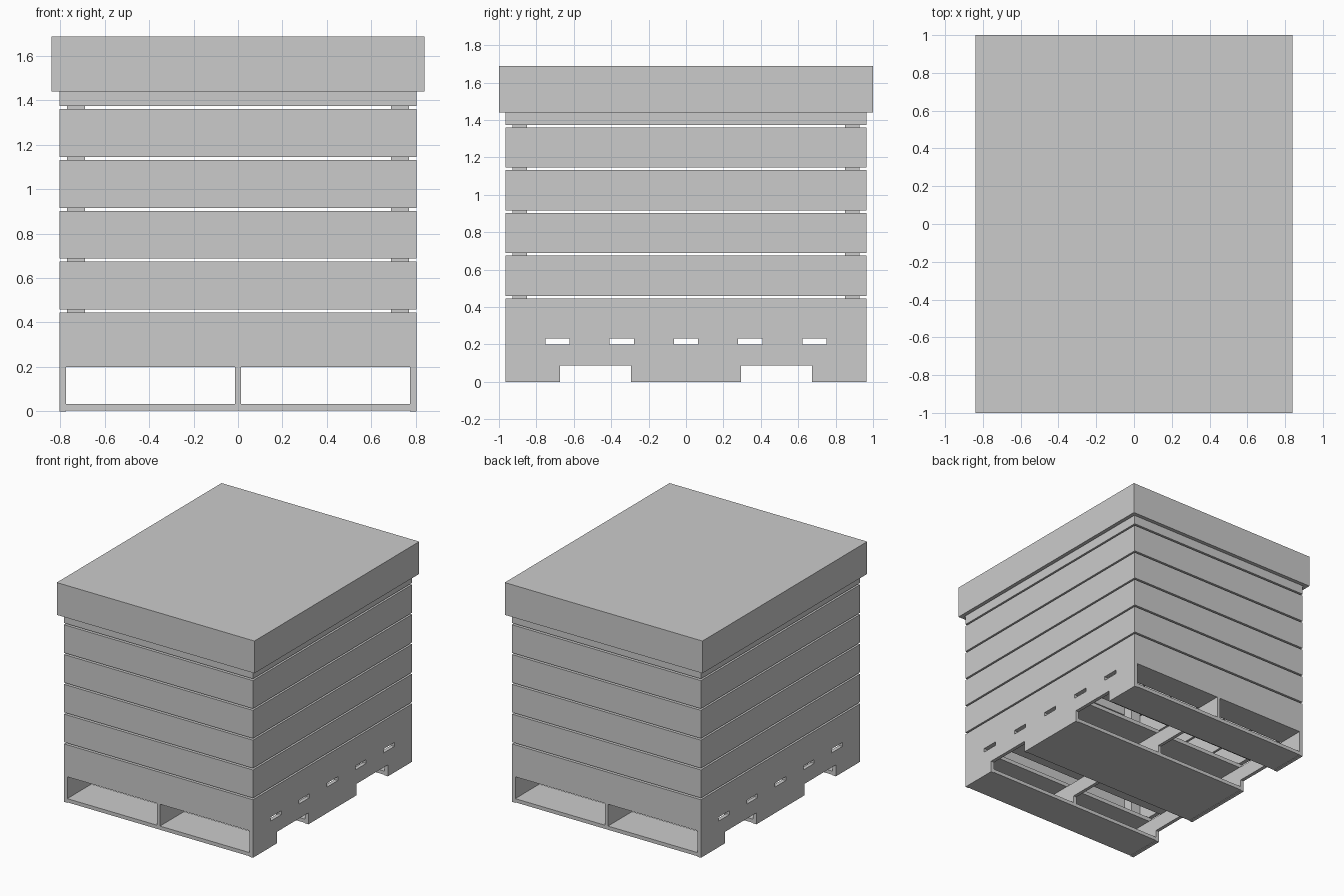
import bpy, bmesh

if "Cube" in bpy.data.objects:
    bpy.data.objects.remove(bpy.data.objects["Cube"])


def mesh_object(name, bm):
    bmesh.ops.recalc_face_normals(bm, faces=bm.faces[:])
    me = bpy.data.meshes.new(name)
    bm.to_mesh(me)
    bm.free()
    ob = bpy.data.objects.new(name, me)
    bpy.context.collection.objects.link(ob)
    return ob


def box(name, x0, x1, y0, y1, z0, z1):
    bm = bmesh.new()
    bmesh.ops.create_cube(bm, size=1)
    for v in bm.verts:
        v.co = (x1 if v.co.x > 0 else x0,
                y1 if v.co.y > 0 else y0,
                z1 if v.co.z > 0 else z0)
    return mesh_object(name, bm)


def stringer(name, x0, x1, bottom):
    """Notched pallet rail: side profile in y-z, extruded along x."""
    profile = [(-HY, bottom), (-0.673, bottom), (-0.673, 0.088), (-0.293, 0.088),
               (-0.293, bottom), (0.293, bottom), (0.293, 0.088), (0.673, 0.088),
               (0.673, bottom), (HY, bottom), (HY, 0.2), (-HY, 0.2)]
    bm = bmesh.new()
    face = bm.faces.new([bm.verts.new((x0, y, z)) for y, z in profile])
    ext = bmesh.ops.extrude_face_region(bm, geom=[face])
    moved = [g for g in ext["geom"] if isinstance(g, bmesh.types.BMVert)]
    bmesh.ops.translate(bm, verts=moved, vec=(x1 - x0, 0, 0))
    return mesh_object(name, bm)


HX, HY = 0.803, 0.965      # half size of crate and pallet
IX, IY = 0.77, 0.928       # inner faces of the crate boards
DECK = 0.23

# Pallet rails
stringer("left_stringer", -HX, -0.775, 0)
stringer("centre_stringer", -0.013, 0.013, 0.032)
stringer("right_stringer", 0.775, HX, 0)

# Pallet bottom boards
for name, y0, y1 in (("front", -HY, -0.673), ("middle", -0.293, 0.293), ("back", 0.673, HY)):
    box(name + "_bottom_board", -0.775, 0.775, y0, y1, 0.004, 0.032)

# Pallet deck boards, evenly spaced
WIDTH = 0.214
pitch = (2 * HY - WIDTH) / 5
for i in range(6):
    y = -HY + i * pitch
    box(f"deck_board_{i + 1}", -HX, HX, y, y + WIDTH, 0.2, DECK)

# Crate wall slats
for i in range(6):
    z0 = DECK + i * 0.2288
    z1 = z0 + 0.2155
    for name, s in (("front", -1), ("back", 1)):
        y0, y1 = sorted((s * IY, s * HY))
        box(f"{name}_slat_{i + 1}", -HX, HX, y0, y1, z0, z1)
    for name, s in (("left", -1), ("right", 1)):
        x0, x1 = sorted((s * IX, s * HX))
        box(f"{name}_slat_{i + 1}", x0, x1, -IY, IY, z0, z1)

# Corner posts
for sx in (-1, 1):
    for sy in (-1, 1):
        x0, x1 = sorted((sx * 0.69, sx * IX))
        y0, y1 = sorted((sy * 0.85, sy * IY))
        name = ("left" if sx < 0 else "right") + ("_front" if sy < 0 else "_back")
        box(name + "_post", x0, x1, y0, y1, DECK, 1.589)

# Lid: hollow cap, open underneath
bm = bmesh.new()
LX, LY, Z0, Z1, T = 0.84, 1.0, 1.44, 1.688, 0.03


def ring(x, y, z):
    return [bm.verts.new(p) for p in ((-x, -y, z), (x, -y, z), (x, y, z), (-x, y, z))]


rings = [ring(LX, LY, Z1), ring(LX, LY, Z0), ring(LX - T, LY - T, Z0), ring(LX - T, LY - T, Z1 - T)]
for a, b in zip(rings, rings[1:]):
    for i in range(4):
        j = (i + 1) % 4
        bm.faces.new((a[i], a[j], b[j], b[i]))
bm.faces.new(rings[0])
bm.faces.new(rings[-1])
mesh_object("lid", bm)
